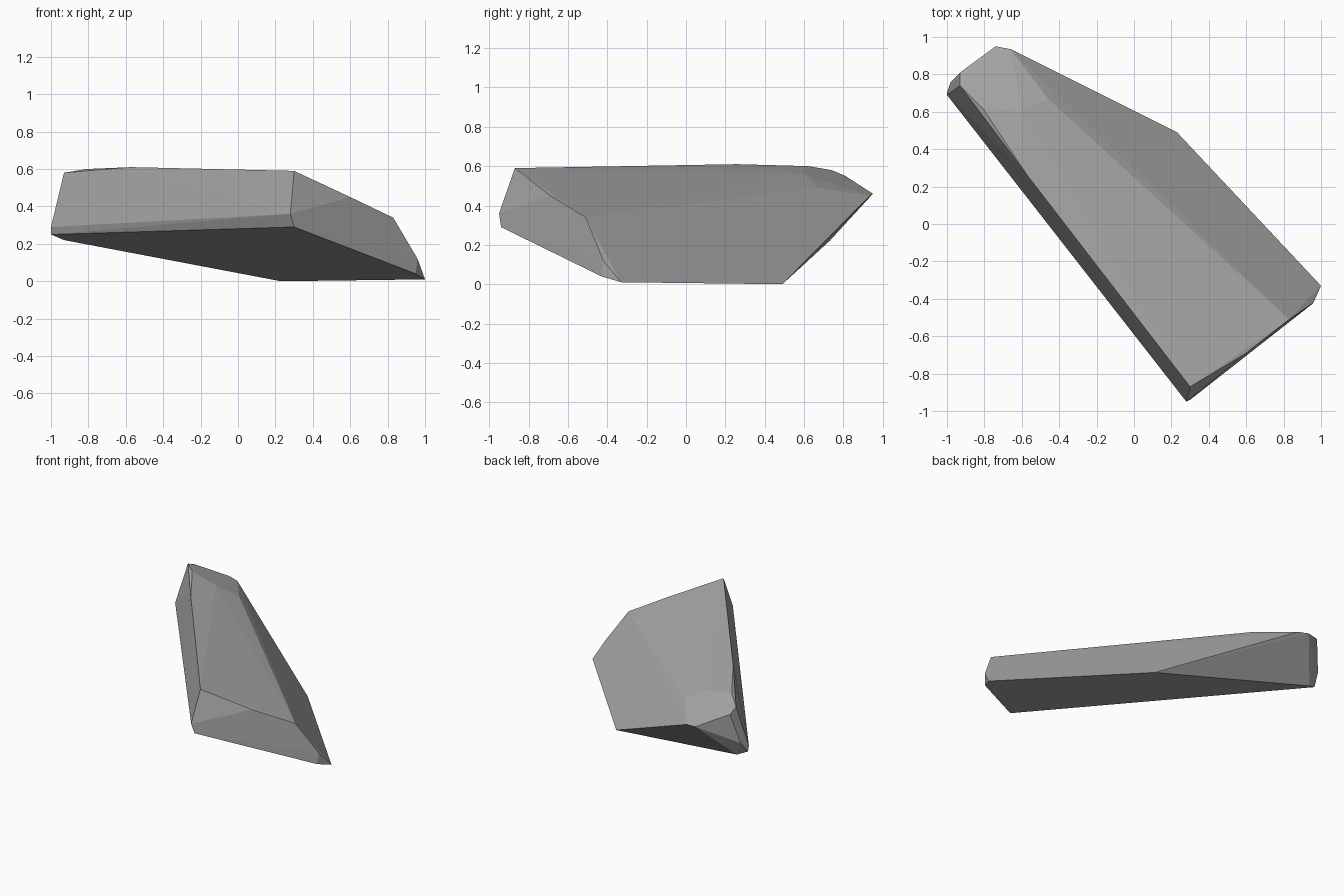
import bpy
import bmesh
import math
from mathutils import Vector

# Remove the default cube if it is present
default_cube = bpy.data.objects.get("Cube")
if default_cube:
    bpy.data.objects.remove(default_cube, do_unlink=True)


def make_material(name, grey):
    material = bpy.data.materials.new(name)
    material.use_nodes = True
    colour = (grey, grey, grey, 1)
    material.diffuse_color = colour
    shader = material.node_tree.nodes["Principled BSDF"]
    shader.inputs["Base Color"].default_value = colour
    shader.inputs["Roughness"].default_value = 0.9
    return material


def make_rock(name, corners, material):
    """Wrap the chipped corners in a convex hull with flat facets."""
    bm = bmesh.new()
    for corner in corners:
        bm.verts.new(Vector(corner))
    hull = bmesh.ops.convex_hull(bm, input=bm.verts)
    loose = [v for v in hull["geom_interior"] if isinstance(v, bmesh.types.BMVert)]
    bmesh.ops.delete(bm, geom=loose, context="VERTS")
    # Merge nearly level triangles into broad cleaved faces
    bmesh.ops.dissolve_limit(bm, angle_limit=math.radians(1.5),
                             verts=bm.verts, edges=bm.edges)
    bmesh.ops.recalc_face_normals(bm, faces=bm.faces)
    mesh = bpy.data.meshes.new(name)
    bm.to_mesh(mesh)
    bm.free()
    mesh.materials.append(material)
    rock = bpy.data.objects.new(name, mesh)
    bpy.context.collection.objects.link(rock)
    return rock


# Ridge along the top, from the back end to the front end
ridge = [(-.93, .74, .58), (-.81, .62, .6), (-.57, .26, .61), (.3, -.87, .59)]

# Chipped front end, sloping down to the pointed foot
front_end = [(.28, -.95, .36), (.3, -.94, .29), (.6, -.69, .45), (.83, -.51, .34),
             (.96, -.42, .12), (.95, -.43, .04), (1, -.33, .01)]

# Chipped back end, with the overhanging tip
back_end = [(-.6, .6, .56), (-.46, .67, .49), (-.66, .935, .45), (-.74, .95, .46),
            (-.93, .81, .55), (-.98, .76, .33), (-1, .69, .29), (-1, .7, .25),
            (-.93, .73, .22)]

# Lowest corner under the middle
keel = [(.23, .49, 0)]

stone = make_material("stone grey", .4)
make_rock("rock", ridge + front_end + back_end + keel, stone)
